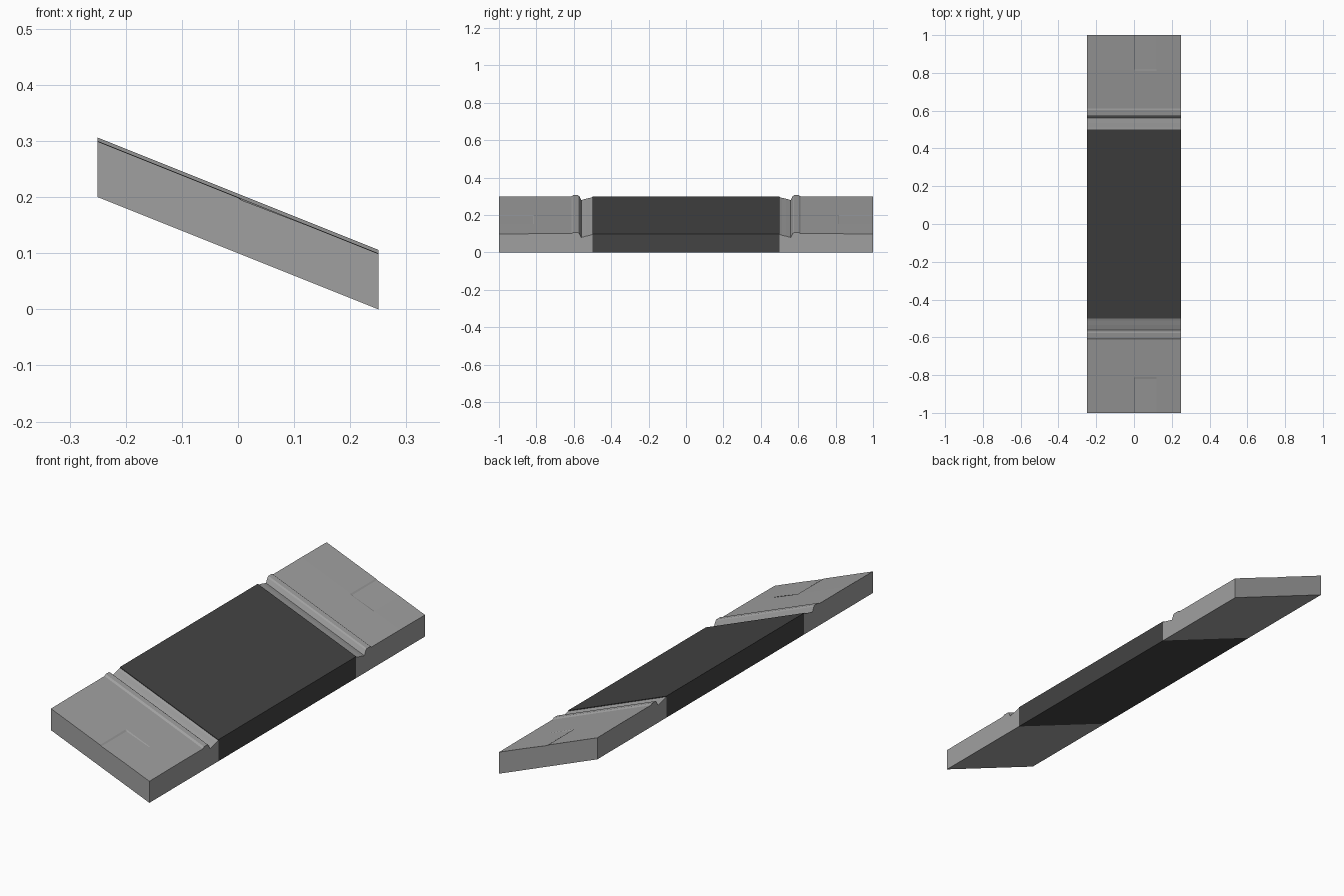
import bpy, bmesh

if "Cube" in bpy.data.objects:
    bpy.data.objects.remove(bpy.data.objects["Cube"])

HALF_W, THICK, SLOPE = 0.25, 0.1, 0.4


def material(name, value):
    m = bpy.data.materials.new(name)
    m.diffuse_color = (value, value, value, 1)
    m.use_nodes = True
    m.node_tree.nodes["Principled BSDF"].inputs["Base Color"].default_value = m.diffuse_color
    return m


concrete = material("light concrete", 0.35)
asphalt = material("dark asphalt", 0.056)


def sloped_strip(name, rows, cols, top, mat):
    """Closed slab over a grid of y rows and x columns, sheared along x."""
    bm = bmesh.new()

    def vert(x, y, h):
        return bm.verts.new((x, y, THICK - SLOPE * x + h))

    up = [[vert(x, y, THICK + top(i, j)) for j, x in enumerate(cols)]
          for i, y in enumerate(rows)]
    low = [[vert(x, y, 0) for x in cols] for y in rows]
    for g in (up, low):
        for i in range(len(rows) - 1):
            for j in range(len(cols) - 1):
                bm.faces.new((g[i][j], g[i][j + 1], g[i + 1][j + 1], g[i + 1][j]))
    # side walls
    for j in (0, len(cols) - 1):
        for i in range(len(rows) - 1):
            bm.faces.new((up[i][j], up[i + 1][j], low[i + 1][j], low[i][j]))
    for i in (0, len(rows) - 1):
        for j in range(len(cols) - 1):
            bm.faces.new((up[i][j], up[i][j + 1], low[i][j + 1], low[i][j]))
    for v in bm.verts:
        v.co.z -= THICK
    # rest the lowest edge on the ground
    drop = min(v.co.z for v in bm.verts)
    for v in bm.verts:
        v.co.z -= drop
    bmesh.ops.recalc_face_normals(bm, faces=bm.faces[:])
    me = bpy.data.meshes.new(name)
    bm.to_mesh(me)
    bm.free()
    me.materials.append(mat)
    ob = bpy.data.objects.new(name, me)
    bpy.context.collection.objects.link(ob)
    return ob


# road surface
sloped_strip("road_ramp", [-0.5, 0.5], [-HALF_W, HALF_W], lambda i, j: -0.001, asphalt)

# pavement: gutter, kerb and slab, as (y, height above slab)
profile = [(0.5, -0.004), (0.512, -0.008), (0.535, -0.013), (0.56, -0.02),
           (0.571, 0.001), (0.578, 0.006), (0.603, 0.006), (0.612, 0),
           (0.812, 0), (0.818, 0), (1.0, -0.001)]
columns = [-HALF_W, 0, 0.006, 0.12, HALF_W]


def pavement_top(i, j):
    # one paving tile has a slightly sunken corner
    sunk = {(9, 2): -0.004, (10, 2): -0.002}.get((i, j), 0)
    return profile[i][1] + sunk


for side, label in ((-1, "front"), (1, "back")):
    sloped_strip(label + "_pavement", [side * p[0] for p in profile],
                 columns, pavement_top, concrete)
